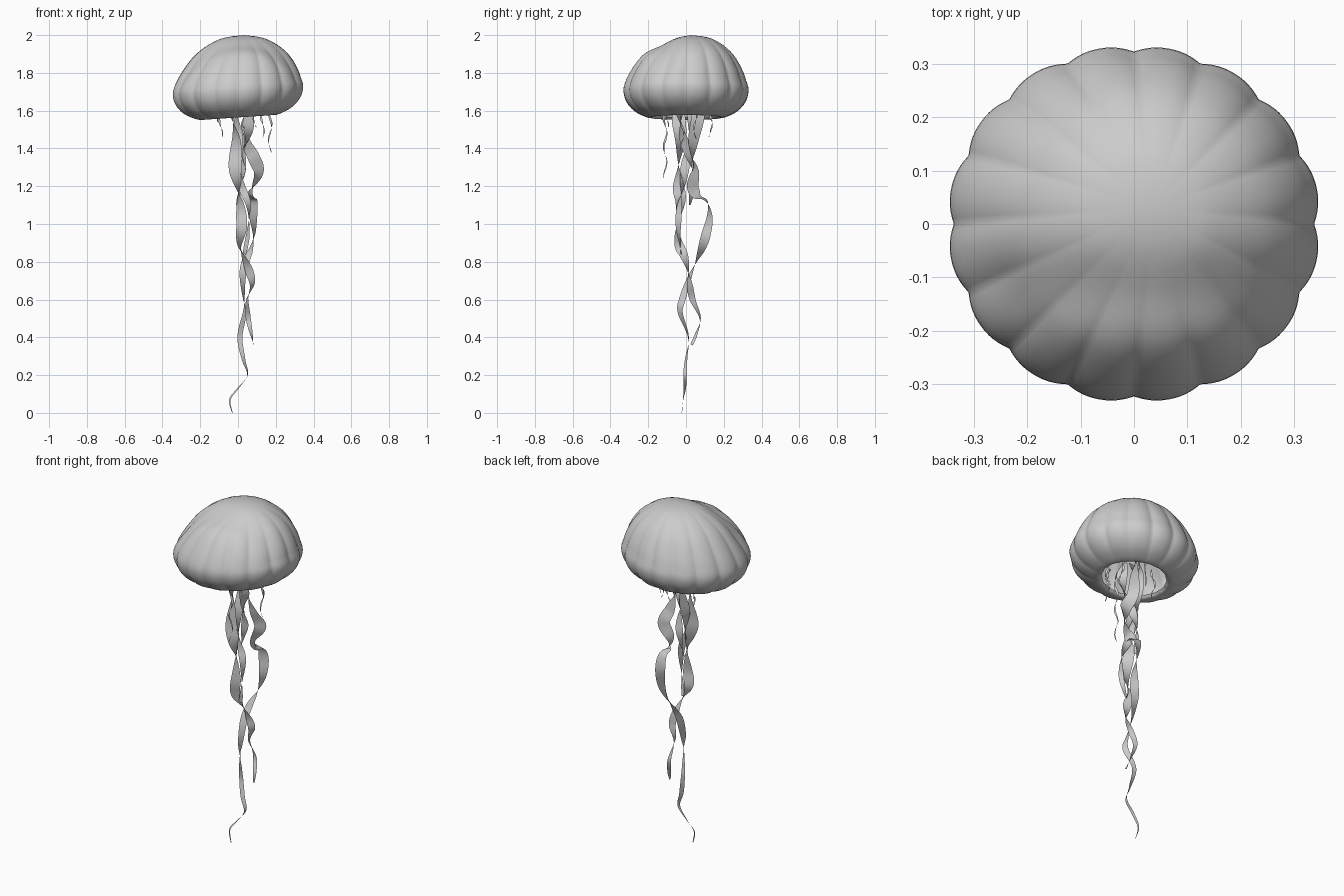
import bpy, math
from mathutils import Vector

if "Cube" in bpy.data.objects:
    bpy.data.objects.remove(bpy.data.objects["Cube"])


def spline(pts, n):
    """Catmull-Rom samples through the given points, n per span."""
    p = [Vector(q) for q in pts]
    p = [2 * p[0] - p[1]] + p + [2 * p[-1] - p[-2]]
    out = []
    for i in range(1, len(p) - 2):
        a, b, c, d = p[i - 1:i + 3]
        for k in range(n):
            t = k / n
            out.append(0.5 * (2 * b + (c - a) * t + (2 * a - 5 * b + 4 * c - d) * t * t
                              + (3 * b - a - 3 * c + d) * t ** 3))
    out.append(p[-2])
    return out


def add_mesh(name, verts, faces):
    me = bpy.data.meshes.new(name)
    me.from_pydata(verts, [], faces)
    me.polygons.foreach_set("use_smooth", [True] * len(me.polygons))
    ob = bpy.data.objects.new(name, me)
    bpy.context.collection.objects.link(ob)
    return ob


# Bell: lobed dome that curls under to an open mouth
profile = [(0.06, 0, 1.994), (0.12, 0, 1.98), (0.19, 0, 1.943), (0.25, 0, 1.892),
           (0.30, 0, 1.82), (0.33, 0, 1.755), (0.342, 0, 1.705), (0.327, 0, 1.65),
           (0.285, 0, 1.602), (0.23, 0, 1.573), (0.19, 0, 1.564), (0.172, 0, 1.578)]
rings = spline(profile, 3)
SEG = 192


def bell_point(r, z, a, s):
    lobe = (1 - abs(math.sin(8 * a))) ** 1.2              # 16 creases
    fade = min(1, r / 0.3)
    rr = r * (1 - 0.034 * fade * lobe)
    rr *= 1 + 0.022 * math.cos(2 * a) * fade
    top = max(0, 1 - s * 2.2)
    x = rr * math.cos(a) + 0.03 * top
    y = rr * math.sin(a) + 0.025 * top
    z += (0.045 + 0.025 * s) * x * min(1, s * 3)          # slight lean
    z -= 0.022 * math.exp(-((y + 0.13) / 0.075) ** 2) * (1 if s < 0.3 else max(0, 1 - (s - 0.3) * 5))
    return (x, y, z)


verts, faces = [(0.03, 0.025, 2.0)], []
for i, q in enumerate(rings):
    s = i / (len(rings) - 1)
    verts += [bell_point(q.x, q.z, 2 * math.pi * k / SEG, s) for k in range(SEG)]
for k in range(SEG):
    k2 = (k + 1) % SEG
    faces.append((0, 1 + k, 1 + k2))
    for i in range(len(rings) - 1):
        a, b = 1 + i * SEG, 1 + (i + 1) * SEG
        faces.append((a + k, b + k, b + k2, a + k2))
add_mesh("bell", verts, faces)


def ribbon(name, pts, w0, w1, start, turns, n=8):
    """Twisting flat band along a path, tapering from w0 to w1."""
    path = spline(pts, n)
    vs, fs = [], []
    for i, c in enumerate(path):
        t = i / (len(path) - 1)
        tan = (path[min(i + 1, len(path) - 1)] - path[max(i - 1, 0)]).normalized()
        ang = start + turns * 2 * math.pi * t
        d = Vector((math.cos(ang), math.sin(ang), 0))
        d = (d - tan * d.dot(tan)).normalized()
        w = (w0 + (w1 - w0) * t ** 1.5) / 2
        vs += [c - d * w, c + d * w]
        if i:
            j = 2 * i
            fs.append((j - 2, j - 1, j + 1, j))
    add_mesh(name, vs, fs)


# Oral arms: two long intertwined ribbons and two shorter ones
ribbon("long_arm", [(.04, .06, 1.68), (.05, .065, 1.58), (.04, .04, 1.45), (.08, .03, 1.36),
                    (.11, .05, 1.28), (.08, .035, 1.2), (.07, .06, 1.15), (.075, .11, 1.12),
                    (.08, .125, 1.04), (.083, .105, .94), (.065, .08, .86), (.04, .055, .8),
                    (.025, .02, .72), (.03, -.02, .6), (.035, -.03, .53), (.01, .013, .4),
                    (.03, 0, .28), (.05, -.005, .2), (0, -.006, .13), (-.043, -.015, .07),
                    (-.03, -.022, 0)], .07, .004, .6, 2.5)
ribbon("second_arm", [(-.02, -.03, 1.68), (-.03, -.04, 1.58), (-.01, -.03, 1.45),
                      (-.015, -.04, 1.3), (0, -.04, 1.2), (.01, -.03, 1.12), (.02, -.045, 1.0),
                      (.01, -.04, .9), (.03, -.01, .83), (.06, .01, .75), (.075, .02, .68),
                      (.05, .035, .6), (.055, .075, .5), (.07, .055, .42), (.082, .03, .36)],
       .075, .014, .2, 2.25)
ribbon("third_arm", [(.04, -.03, 1.68), (.055, -.035, 1.58), (.055, -.02, 1.48),
                     (.03, .01, 1.38), (.02, .035, 1.28), (.01, .035, 1.2), (0, .02, 1.1)],
       .06, .025, 1.2, 1.25)
ribbon("fourth_arm", [(0, .03, 1.68), (-.01, .035, 1.58), (0, .025, 1.45), (0, 0, 1.33),
                      (.02, -.02, 1.2), (.055, -.035, 1.1), (.055, -.04, .97),
                      (.035, -.025, .84)], .06, .02, .3, 1.5)

# Fine wavy tentacles inside the rim: x, y, lowest z
fine = [(.03, -.11, 1.23), (-.09, .05, 1.46), (.13, .05, 1.45), (.17, -.02, 1.38),
        (.03, .13, 1.46), (-.1, -.06, 1.53), (.09, -.1, 1.51)]
for i, (x, y, low) in enumerate(fine):
    n = max(5, int((1.64 - low) / .035))
    pts = [(x + .009 * math.sin(1.5 * k + i), y + .009 * math.cos(1.5 * k + 2 * i),
            1.64 + (low - 1.64) * k / n) for k in range(n + 1)]
    ribbon(f"fine_tentacle_{i + 1}", pts, .014, .004, i, 1.5, 5)
